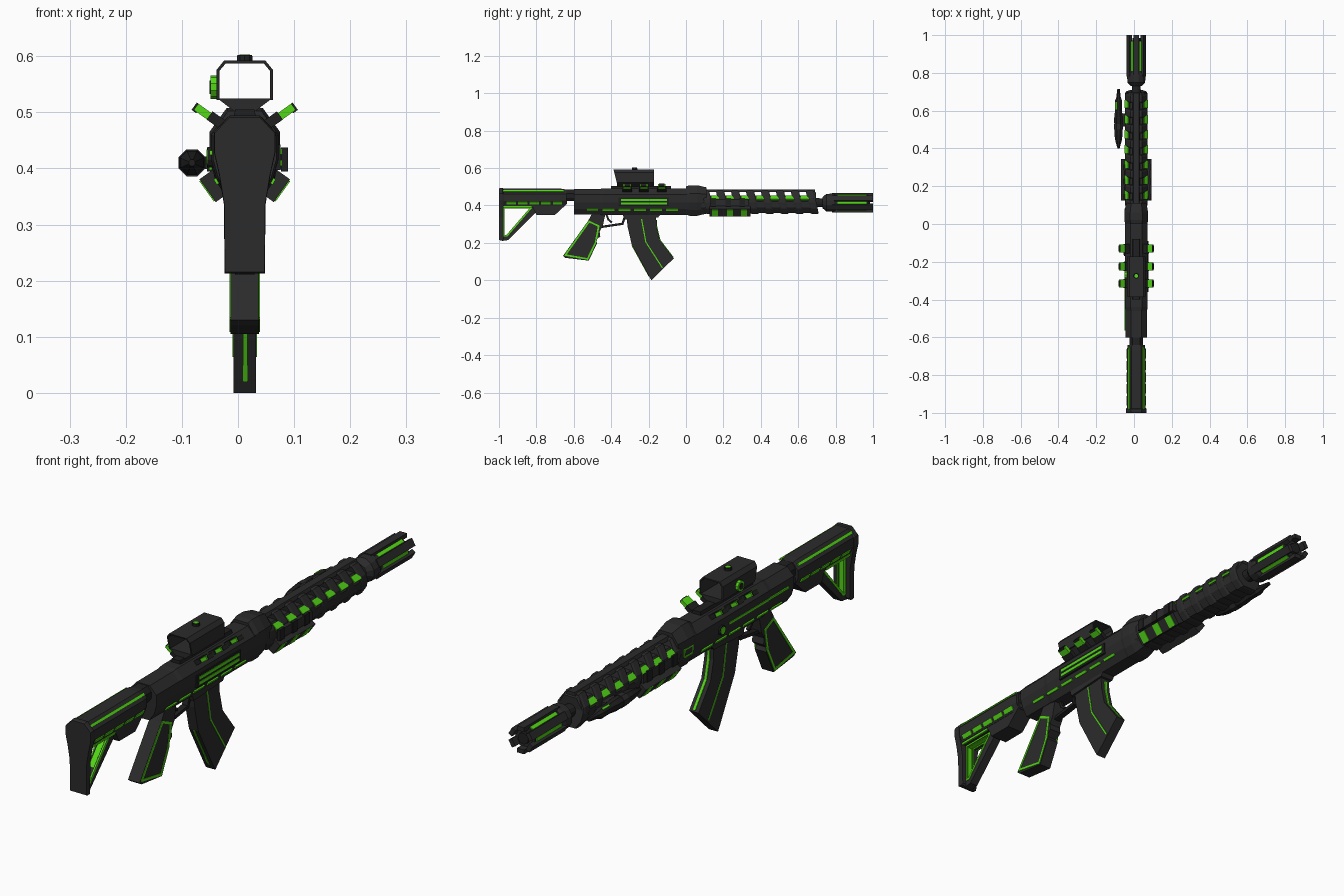
import bpy, bmesh, math
from mathutils import Vector, Matrix

if "Cube" in bpy.data.objects:
    bpy.data.objects.remove(bpy.data.objects["Cube"])

CX = 0.012   # centre plane of the rifle


def material(name, c):
    m = bpy.data.materials.new(name)
    m.diffuse_color = (*c, 1)
    m.use_nodes = True
    m.node_tree.nodes["Principled BSDF"].inputs["Base Color"].default_value = m.diffuse_color
    return m


GREY = material("charcoal", (0.024, 0.024, 0.024))
BLACK = material("black", (0.014, 0.014, 0.014))
GREEN = material("bright green", (0.085, 0.68, 0.008))


def make(name, verts, faces, mat):
    me = bpy.data.meshes.new(name)
    me.from_pydata([tuple(v) for v in verts], [], faces)
    bm = bmesh.new()
    bm.from_mesh(me)
    bmesh.ops.recalc_face_normals(bm, faces=bm.faces)
    bm.to_mesh(me)
    bm.free()
    me.materials.append(mat)
    ob = bpy.data.objects.new(name, me)
    bpy.context.collection.objects.link(ob)
    return ob


def loft(name, rings, mat):
    n = len(rings[0])
    faces = [tuple(range(n)), tuple(range((len(rings) - 1) * n, len(rings) * n))]
    for k in range(len(rings) - 1):
        for i in range(n):
            j = (i + 1) % n
            faces.append((k * n + i, k * n + j, (k + 1) * n + j, (k + 1) * n + i))
    return make(name, [v for r in rings for v in r], faces, mat)


def side(name, pts, hw, mat, x=CX):
    """(y, z) profile extruded across x"""
    return loft(name, [[(x + s * hw, y, z) for y, z in pts] for s in (-1, 1)], mat)


def section(name, half, ys, mat, shear=0):
    """half cross-section (x, z) mirrored and extruded along y; ys = (y, scale) pairs"""
    pts = half + [(-x, z) for x, z in reversed(half)]
    zc = (half[0][1] + half[-1][1]) / 2
    return loft(name, [[(CX + x * k, y + shear * (z - zc), zc + (z - zc) * k)
                        for x, z in pts] for y, k in ys], mat)


def box(name, loc, size, mat, rot=(0, 0, 0)):
    R = Matrix.Rotation(rot[1], 3, 'Y') @ Matrix.Rotation(rot[0], 3, 'X')
    rings = [[Vector(loc) + R @ Vector((a * size[0] / 2, b * size[1] / 2, c * size[2] / 2))
              for a, b in ((-1, -1), (1, -1), (1, 1), (-1, 1))] for c in (-1, 1)]
    return loft(name, rings, mat)


def turned(name, prof, n, mat, loc, axis='Y', phase=0.5):
    """(distance, radius) profile turned about an axis"""
    def put(d, r, a):
        u, v = r * math.cos(a), r * math.sin(a)
        p = {'Y': (u, d, v), 'X': (d, u, v), 'Z': (u, v, d)}[axis]
        return Vector(loc) + Vector(p)
    return loft(name, [[put(d, r, (i + phase) * 2 * math.pi / n) for i in range(n)]
                       for d, r in prof], mat)


def line(name, path, w, x, thick, mat, closed=False):
    """bars following a (y, z) path"""
    segs = list(zip(path, path[1:] + path[:1])) if closed else list(zip(path, path[1:]))
    for (y0, z0), (y1, z1) in segs:
        L = math.hypot(y1 - y0, z1 - z0)
        box(name, (x, (y0 + y1) / 2, (z0 + z1) / 2), (thick, L + w * 0.8, w), mat,
            (math.atan2(z1 - z0, y1 - y0), 0, 0))


# --- receiver
rec = [(.028, .348), (.05, .38), (.06, .415), (.06, .46), (.03, .492)]
section("receiver", rec, [(-.6, .94), (-.46, .95), (-.44, 1), (.02, 1)], GREY)
section("receiver_front_block", [(.03, .345), (.05, .375), (.063, .415), (.063, .465), (.032, .508)],
        [(0, .93), (.02, 1), (.06, 1), (.11, .86)], GREY)
side("magazine_well", [(-.34, .36), (-.33, .325), (-.15, .335), (-.13, .36)], .028, GREY)
section("top_rail", [(.022, .485), (.017, .505)], [(-.4, 1), (-.08, 1)], BLACK)

for s in (-1, 1):
    # dashes along the lower chamfer
    for k in range(6):
        box("receiver_dash", (CX + s * .0505, -.5 + k * .085, .377), (.005, .064, .011), GREEN, (0, s * .5, 0))
    # raised tabs beside the sight
    for y in (-.315, -.225, -.13):
        box("tab_base", (CX + s * .048, y, .484), (.036, .05, .018), BLACK, (0, -s * .62, 0))
        box("green_tab", (CX + s * .073, y, .5), (.034, .042, .014), GREEN, (0, -s * .62, 0))
        box("tab_rim", (CX + s * .086, y, .508), (.01, .03, .016), BLACK, (0, -s * .62, 0))
# right panel with two stripes
box("side_panel", (CX + .06, -.225, .42), (.008, .27, .046), BLACK)
for z in (.41, .43):
    box("panel_stripe", (CX + .064, -.225, z), (.004, .245, .011), GREEN)
# left line, selector and outlined window
line("left_line", [(-.56, .428), (-.2, .428)], .008, CX - .06, .005, GREEN)
line("block_outline", [(.03, .4), (.08, .4), (.08, .43), (.03, .43)], .005, CX - .061, .005, GREEN, True)
turned("left_selector", [(-.006, .019), (.006, .019)], 12, BLACK, (CX - .06, -.15, .42), 'X')
turned("left_selector_cap", [(-.008, .014), (0, .014)], 12, GREEN, (CX - .06, -.15, .42), 'X')

# --- stock
section("stock_tube", [(.025, .425), (.035, .44), (.035, .465), (.02, .485)], [(-.7, 1), (-.57, 1)], BLACK)
section("stock_body", [(.037, .4), (.05, .425), (.05, .462), (.026, .49)],
        [(-.98, 1), (-.67, 1), (-.64, .9)], GREY)
side("stock_block", [(-.98, .42), (-.98, .39), (-.82, .39), (-.8, .35), (-.7, .35), (-.635, .41), (-.635, .43)],
     .036, GREY)
section("butt_plate", [(.036, .213), (.037, .335), (.046, .39), (.055, .43), (.055, .465), (.027, .494)],
        [(-1, .98), (-.993, 1), (-.98, 1), (-.975, .95)], GREY)
side("stock_strut", [(-.985, .21), (-.95, .215), (-.8, .365), (-.8, .395), (-.825, .395), (-.965, .235),
                     (-.985, .235)], .017, GREY)
hole = [(-.974, .388), (-.828, .388), (-.958, .238), (-.974, .238)]
line("stock_lining", hole, .006, CX, .02, GREEN, True)
for s in (-1, 1):
    line("stock_outline", hole, .009, CX + s * .0165, .005, GREEN, True)
    box("stock_upper_line", (CX + s * .036, -.9, .392), (.005, .15, .008), GREEN)
    box("stock_top_stripe", (CX + s * .039, -.815, .4772), (.011, .33, .005), GREEN, (0, s * .86, 0))
    for k in range(5):
        box("stock_dash", (CX + s * .0445, -.935 + k * .062, .4135), (.005, .05, .017), GREEN, (0, s * .48, 0))

# --- grip and trigger
grip = [(-.5, .36), (-.525, .315), (-.658, .13), (-.645, .12), (-.52, .105), (-.475, .2), (-.482, .215),
        (-.458, .235), (-.462, .26), (-.445, .29), (-.43, .36)]
side("grip", grip, .025, GREY)
for s in (-1, 1):
    line("grip_outline", [(-.518, .314), (-.645, .135), (-.526, .114), (-.483, .203), (-.467, .29)],
         .009, CX + s * .0245, .005, GREEN, True)
line("trigger_guard", [(-.455, .285), (-.34, .302), (-.325, .345)], .012, CX, .024, BLACK)
line("trigger", [(-.425, .35), (-.415, .325), (-.4, .312)], .01, CX, .012, BLACK)

# --- magazine
mag = [(-.318, .35), (-.313, .29), (-.29, .19), (-.2, .025), (-.185, 0), (-.065, .118), (-.14, .215),
       (-.158, .29), (-.16, .35)]
side("magazine", mag, .02, GREY)
for s in (-1, 1):
    line("magazine_line", [(-.237, .325), (-.215, .205), (-.127, .068)], .006, CX + s * .02, .004, GREEN)
line("magazine_back_stripe", [(-.288, .185), (-.198, .022)], .005, CX + .001, .008, GREEN)
line("magazine_front_stripe", [(-.158, .32), (-.157, .29), (-.139, .215), (-.07, .125)], .005, CX, .01, GREEN)

# --- handguard with slanted ribs
core = [(.03, .36), (.053, .388), (.057, .42), (.034, .454)]
section("handguard_core", core, [(.08, 1), (.69, 1)], GREY)
rib = [(.032, .354), (.054, .384), (.06, .415), (.058, .438), (.03, .48)]
for k in range(8):
    y = .115 + k * .08
    section("handguard_rib", rib, [(y - .022, .93), (y - .014, 1), (y + .012, 1), (y + .022, .95)],
            GREY, -.2)
    if k < 7:
        for s in (-1, 1):
            box("handguard_light", (CX + s * .05, y + .04, .44), (.026, .044, .009), GREEN, (0, s * .75, 0))
section("handguard_top_strip", [(.021, .472), (.015, .485)], [(.06, 1), (.69, 1)], GREY)
section("handguard_cap", [(.03, .36), (.053, .385), (.058, .43), (.03, .475)],
        [(.66, 1), (.685, 1), (.695, .88)], GREY)

# --- side and lower pads
for s in (-1, 1):
    out = .071 if s > 0 else .061
    box("side_pad", (CX + s * (out - .008), .24, .416), (.022, .19, .036), GREY)
    box("lower_pad", (CX + s * .054, .235, .369), (.03, .22, .05), GREY, (0, s * .62, 0))
    for y in (.155, .235, .31):
        box("lower_pad_light", (CX + s * .0663, y, .3602), (.004, .034, .044), GREEN, (0, s * .62, 0))
        box("side_pad_rib", (CX + s * out, y - .01, .416), (.012, .03, .042), BLACK)

# --- side torch on the left
torch = (-.082, 0, .41)
turned("side_torch", [(.4, .006), (.44, .018), (.47, .023), (.56, .025), (.6, .02), (.65, .021),
                      (.67, .013), (.715, .007)], 8, BLACK, torch)
turned("torch_band", [(.5, .026), (.53, .026)], 8, GREY, torch)
box("torch_mount", (-.056, .55, .41), (.03, .07, .022), GREY)
box("torch_light", (-.092, .625, .427), (.008, .04, .005), GREEN, (0, -.4, 0))

# --- barrel and muzzle device
bar = (CX, 0, .415)
turned("barrel", [(.68, .027), (.72, .024), (.76, .02)], 12, BLACK, bar)
turned("muzzle_collar", [(.73, .03), (.75, .049), (.79, .05), (.8, .044)], 12, GREY, bar)
turned("muzzle_core", [(.78, .0435), (.972, .0435)], 12, GREY, bar)
turned("muzzle_bore", [(.96, .022), (.985, .022)], 12, BLACK, bar)
for k in range(6):
    a = k * math.pi / 3
    for o, r, w, y0, y1, m, nm in ((0, .0425, .014, .81, .965, GREEN, "muzzle_light"),
                                   (math.pi / 6, .043, .03, .78, 1.0, GREY, "muzzle_prong")):
        t = .006 if m is GREEN else .017
        box(nm, (CX + r * math.cos(a + o), (y0 + y1) / 2, .415 + r * math.sin(a + o)),
            (t, y1 - y0, w), m, (0, -(a + o), 0))

# --- open box sight
o = [(.05, .522), (.05, .576), (.037, .592), (-.037, .592), (-.05, .576), (-.05, .522)]
i = [(-.045, .522), (-.045, .574), (-.034, .587), (.034, .587), (.045, .574), (.045, .522)]
loft("sight_shell", [[(CX + x, y - e * (z - .522) * .25, z) for x, z in o + i]
                     for y, e in ((-.37, 1), (-.172, 0))], GREY)
section("sight_base", [(.016, .5), (.049, .525)], [(-.37, 1), (-.172, 1)], GREY)
turned("sight_top_knob", [(.588, .015), (.602, .014)], 10, BLACK, (CX, -.275, 0), 'Z')
turned("sight_top_light", [(.6, .01), (.603, .01)], 10, GREEN, (CX, -.275, 0), 'Z')
turned("sight_side_knob", [(-.008, .021), (.004, .021)], 10, GREEN, (CX - .053, -.27, .545), 'X')
turned("sight_side_cap", [(-.01, .012), (.004, .012)], 10, BLACK, (CX - .053, -.27, .545), 'X')
